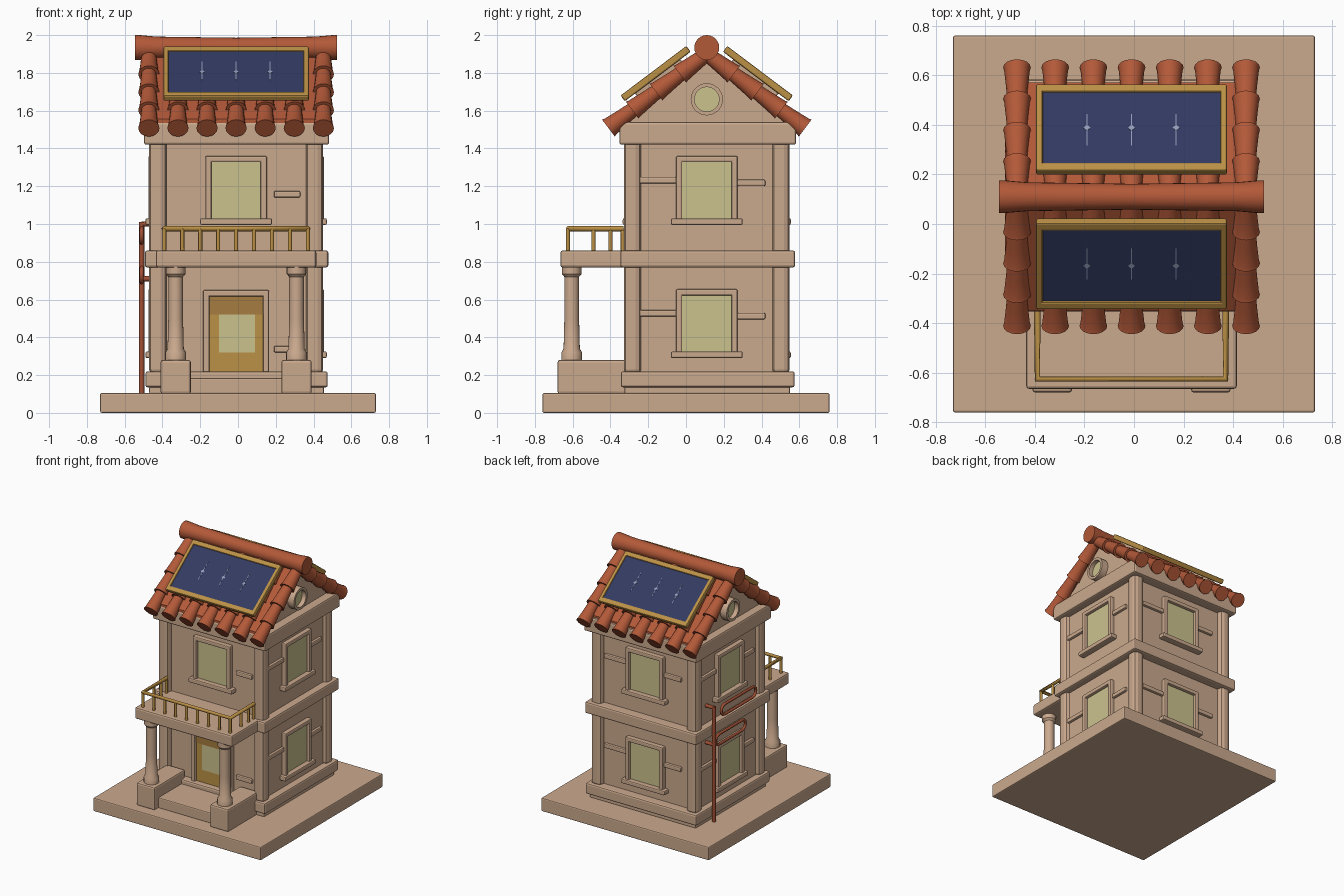
import bpy, bmesh, math
from mathutils import Matrix, Vector

old = bpy.data.objects.get("Cube")
if old:
    bpy.data.objects.remove(old, do_unlink=True)


def material(name, rgb):
    m = bpy.data.materials.new(name)
    m.use_nodes = True
    m.diffuse_color = (*rgb, 1)
    m.node_tree.nodes["Principled BSDF"].inputs["Base Color"].default_value = (*rgb, 1)
    return m


STONE = material("sandstone", (0.60, 0.40, 0.27))
TILE = material("terracotta", (0.45, 0.10, 0.04))
GOLD = material("ochre wood", (0.50, 0.28, 0.06))
DARKWOOD = material("dark ochre", (0.38, 0.20, 0.05))
PANE = material("pale yellow glass", (0.60, 0.54, 0.27))
NAVY = material("navy panel", (0.032, 0.042, 0.12))
GLINT = material("panel glint", (0.28, 0.33, 0.48))
RUST = material("rust red metal", (0.36, 0.08, 0.035))

CX, CY = -0.01, 0.11  # centre of the house
I4 = Matrix.Identity(4)


def finish(name, bm, mat, matrix=I4, bevel=0, smooth=False):
    bmesh.ops.recalc_face_normals(bm, faces=bm.faces)
    me = bpy.data.meshes.new(name)
    bm.to_mesh(me)
    bm.free()
    me.materials.append(mat)
    ob = bpy.data.objects.new(name, me)
    bpy.context.collection.objects.link(ob)
    ob.matrix_world = matrix
    if bevel:
        mod = ob.modifiers.new("soft_edges", "BEVEL")
        mod.width, mod.segments = bevel, 2
    if smooth:
        bpy.ops.object.select_all(action="DESELECT")
        ob.select_set(True)
        bpy.context.view_layer.objects.active = ob
        bpy.ops.object.shade_smooth_by_angle(angle=math.radians(40))
    return ob


def box(name, xs, ys, zs, mat, matrix=I4, bevel=0.008):
    bm = bmesh.new()
    bmesh.ops.create_cube(bm, size=1)
    for v in bm.verts:
        for i, (a, b) in enumerate((xs, ys, zs)):
            v.co[i] = b if v.co[i] > 0 else a
    return finish(name, bm, mat, matrix, bevel)


def lathe(name, profile, mat, matrix=I4, sides=20):
    """Closed solid of revolution around z from (radius, z) pairs."""
    bm = bmesh.new()
    rings = []
    for r, z in profile:
        rings.append([bm.verts.new((r * math.cos(t), r * math.sin(t), z))
                      for t in (2 * math.pi * k / sides for k in range(sides))])
    for lo, hi in zip(rings, rings[1:]):
        for k in range(sides):
            n = (k + 1) % sides
            bm.faces.new((lo[k], lo[n], hi[n], hi[k]))
    bm.faces.new(rings[0])
    bm.faces.new(rings[-1])
    return finish(name, bm, mat, matrix, 0, True)


def tube(name, points, radius, mat, closed=False):
    cu = bpy.data.curves.new(name, "CURVE")
    cu.dimensions = "3D"
    cu.bevel_depth, cu.bevel_resolution, cu.use_fill_caps = radius, 2, True
    sp = cu.splines.new("POLY")
    sp.points.add(len(points) - 1)
    for p, co in zip(sp.points, points):
        p.co = (*co, 1)
    sp.use_cyclic_u = closed
    cu.materials.append(mat)
    ob = bpy.data.objects.new(name, cu)
    bpy.context.collection.objects.link(ob)


def wall_matrix(angle, distance):
    """Local x runs along the wall, local -y points outwards."""
    return (Matrix.Translation((CX, CY, 0)) @ Matrix.Rotation(math.radians(angle), 4, "Z")
            @ Matrix.Translation((0, -distance, 0)))


def framed(name, half, z0, z1, m, bar=0.033):
    for s in (-1, 1):
        box(name + "_jamb", sorted((s * half, s * (half - bar))), (-0.035, 0.02), (z0, z1), STONE, m)
    box(name + "_lintel", (-half, half), (-0.035, 0.02), (z1 - bar, z1), STONE, m)


def window(name, z0, m):
    framed(name, 0.163, z0, z0 + 0.34, m)
    box(name + "_pane", (-0.14, 0.14), (-0.012, 0.01), (z0, z0 + 0.32), PANE, m, 0)
    box(name + "_sill", (-0.19, 0.19), (-0.05, 0.02), (z0 - 0.025, z0 + 0.01), STONE, m)


# Ground slab, walls and horizontal bands
box("ground_slab", (-0.73, 0.73), (-0.76, 0.76), (0, 0.105), STONE)
box("walls", (CX - 0.43, CX + 0.43), (CY - 0.395, CY + 0.395), (0.1, 1.5), STONE, bevel=0)
box("plinth", (-0.47, 0.455), (-0.325, 0.55), (0.1, 0.14), STONE)
for name, z0, z1, grow in (("base_band", 0.135, 0.22, 0), ("middle_band", 0.77, 0.86, 0.003),
                           ("eaves_band", 1.42, 1.54, 0.008)):
    box(name, (-0.49 - grow, 0.475 + grow), (-0.345 - grow, 0.575 + grow), (z0, z1), STONE, bevel=0.012)

# Rounded corner piers
for sx in (-1, 1):
    for sy in (-1, 1):
        x, y = CX + sx * 0.415, CY + sy * 0.393
        box("corner_pier", (x - 0.046, x + 0.046), (y - 0.046, y + 0.046), (0.2, 1.45), STONE, bevel=0.03)

# Windows and projecting stone courses on each wall
for side, angle, dist in (("right", 90, 0.43), ("back", 180, 0.395), ("left", 270, 0.43)):
    m = wall_matrix(angle, dist)
    for floor, z0 in (("lower", 0.315), ("upper", 1.02)):
        window(f"{side}_{floor}_window", z0, m)
        box("stone_course", (-0.36, -0.16), (-0.02, 0.02), (z0 + 0.195, z0 + 0.23), STONE, m)
        box("stone_course", (0.16, 0.31), (-0.02, 0.02), (z0 + 0.18, z0 + 0.215), STONE, m)
front = wall_matrix(0, 0.395)
window("front_upper_window", 1.02, front)
for z in (0.32, 1.14):
    box("stone_course", (0.2, 0.34), (-0.02, 0.02), (z, z + 0.035), STONE, front)

# Front door
framed("door", 0.175, 0.18, 0.65, front)
box("door_leaf", (-0.145, 0.145), (-0.015, 0.01), (0.18, 0.62), GOLD, front, 0)
box("door_top_panel", (-0.145, 0.145), (-0.02, -0.014), (0.52, 0.62), DARKWOOD, front, 0)
box("door_pane", (-0.09, 0.1), (-0.02, -0.014), (0.32, 0.52), PANE, front, 0)

# Porch: step, pedestals, columns and balcony slab
box("porch_step", (-0.27, 0.25), (-0.63, -0.28), (0.1, 0.185), STONE)
for x in (-0.33, 0.31):
    box("porch_pedestal", (x - 0.08, x + 0.08), (-0.68, -0.3), (0.1, 0.28), STONE, bevel=0.012)
    lathe("porch_column", [(0.055, 0.27), (0.055, 0.32), (0.043, 0.34), (0.039, 0.5), (0.039, 0.72),
                           (0.052, 0.735), (0.052, 0.78)], STONE, Matrix.Translation((x, -0.605, 0)))
box("balcony_slab", (-0.435, 0.415), (-0.665, -0.28), (0.77, 0.86), STONE, bevel=0.012)

# Balcony railing
tube("hand_rail", [(-0.39, -0.33, 0.975), (-0.39, -0.625, 0.975), (0.37, -0.625, 0.975),
                   (0.37, -0.33, 0.975)], 0.014, GOLD)
posts = [(-0.39 + 0.095 * k, -0.625) for k in range(9)]
posts += [(x, y) for x in (-0.39, 0.37) for y in (-0.49, -0.40, -0.335)]
for x, y in posts:
    tube("baluster", [(x, y, 0.85), (x, y, 0.975)], 0.011, GOLD)


def prism(name, outline, x0, x1, mat):
    """Extrude a (y, z) outline along x."""
    bm = bmesh.new()
    face = bm.faces.new([bm.verts.new((x0, y, z)) for y, z in outline])
    out = bmesh.ops.extrude_face_region(bm, geom=[face])["geom"]
    bmesh.ops.translate(bm, vec=(x1 - x0, 0, 0), verts=[v for v in out if isinstance(v, bmesh.types.BMVert)])
    return finish(name, bm, mat)


# Gable block and roof deck
prism("gable", [(CY - 0.44, 1.53), (CY + 0.44, 1.53), (CY, 1.87)], -0.435, 0.415, STONE)
prism("roof_deck", [(CY - 0.46, 1.555), (CY, 1.9), (CY + 0.46, 1.555), (CY + 0.46, 1.535),
                    (CY, 1.875), (CY - 0.46, 1.535)], -0.445, 0.425, TILE)

# Round gable windows
for angle in (90, 270):
    m = wall_matrix(angle, 0.43) @ Matrix.Translation((0, 0, 1.66)) @ Matrix.Rotation(math.pi / 2, 4, "X")
    lathe("round_window_frame", [(0.085, -0.02), (0.085, 0.05), (0.065, 0.05), (0.065, 0.01)], STONE, m, 28)
    lathe("round_window_pane", [(0.066, 0.008), (0.066, 0.016)], PANE, m, 28)

# Each slope: local -y runs down the roof, local z is its normal
PITCH = math.radians(37)
for side, turn in (("front", 0), ("back", math.pi)):
    slope = (Matrix.Translation((CX, CY, 1.9)) @ Matrix.Rotation(turn, 4, "Z")
             @ Matrix.Rotation(PITCH, 4, "X"))
    along = slope @ Matrix.Rotation(math.pi / 2, 4, "X")
    for col in range(7):
        for k in range(4):
            start = 0.02 + k * 0.158
            lathe(f"{side}_roof_tile", [(0.038, start - 0.02), (0.045, start + 0.07), (0.052, start + 0.145),
                                        (0.056, start + 0.158)], TILE,
                  along @ Matrix.Translation(((col - 3) * 0.154, 0, 0)), 16)
    # Solar panel with frame and glints
    panel = slope @ Matrix.Translation((0, -0.279, 0.083))
    box(side + "_panel", (-0.37, 0.37), (-0.19, 0.19), (-0.02, 0.008), NAVY, panel, 0)
    for s in (-1, 1):
        box(side + "_panel_rail", (-0.385, 0.385), sorted((s * 0.218, s * 0.18)), (-0.022, 0.016), GOLD, panel)
        box(side + "_panel_stile", sorted((s * 0.385, s * 0.358)), (-0.21, 0.21), (-0.022, 0.016), GOLD, panel)
        box("panel_bracket", (s * 0.33 - 0.02, s * 0.33 + 0.02), (-0.15, 0.15), (-0.08, -0.01), STONE, panel)
    for x in (-0.18, 0, 0.18):
        lathe("panel_glint", [(0.015, 0.006), (0.015, 0.01)], GLINT, panel @ Matrix.Translation((x, 0, 0)), 4)
        box("panel_seam", (x - 0.002, x + 0.002), (-0.07, 0.09), (0.006, 0.0095), GLINT, panel, 0)

# Flared ridge tile
lathe("ridge_tile", [(0.066, -0.535), (0.066, -0.51), (0.058, -0.42), (0.052, 0), (0.058, 0.42),
                     (0.066, 0.51), (0.066, 0.535)], TILE,
      Matrix.Translation((CX, CY, 1.934)) @ Matrix.Rotation(math.pi / 2, 4, "Y"), 24)

# Metal pole with two looped arms on the left wall
PX, PY = -0.51, 0.38
tube("wall_pole", [(PX, PY, 0.1), (PX, PY, 1.01)], 0.014, RUST)
for z in (0.71, 1.0):
    tube("pole_bracket", [(PX, PY, z), (-0.43, PY, z)], 0.014, RUST)
for y0, y1, z in ((-0.14, 0.29, 0.94), (-0.01, 0.36, 0.73)):
    r = 0.04
    loop = []
    for centre, start in ((y1 - r, -90), (y0 + r, 90)):
        for k in range(7):
            a = math.radians(start + 30 * k)
            loop.append((PX, centre + r * math.cos(a), z + r * math.sin(a)))
    tube("looped_arm", loop, 0.011, RUST, True)
